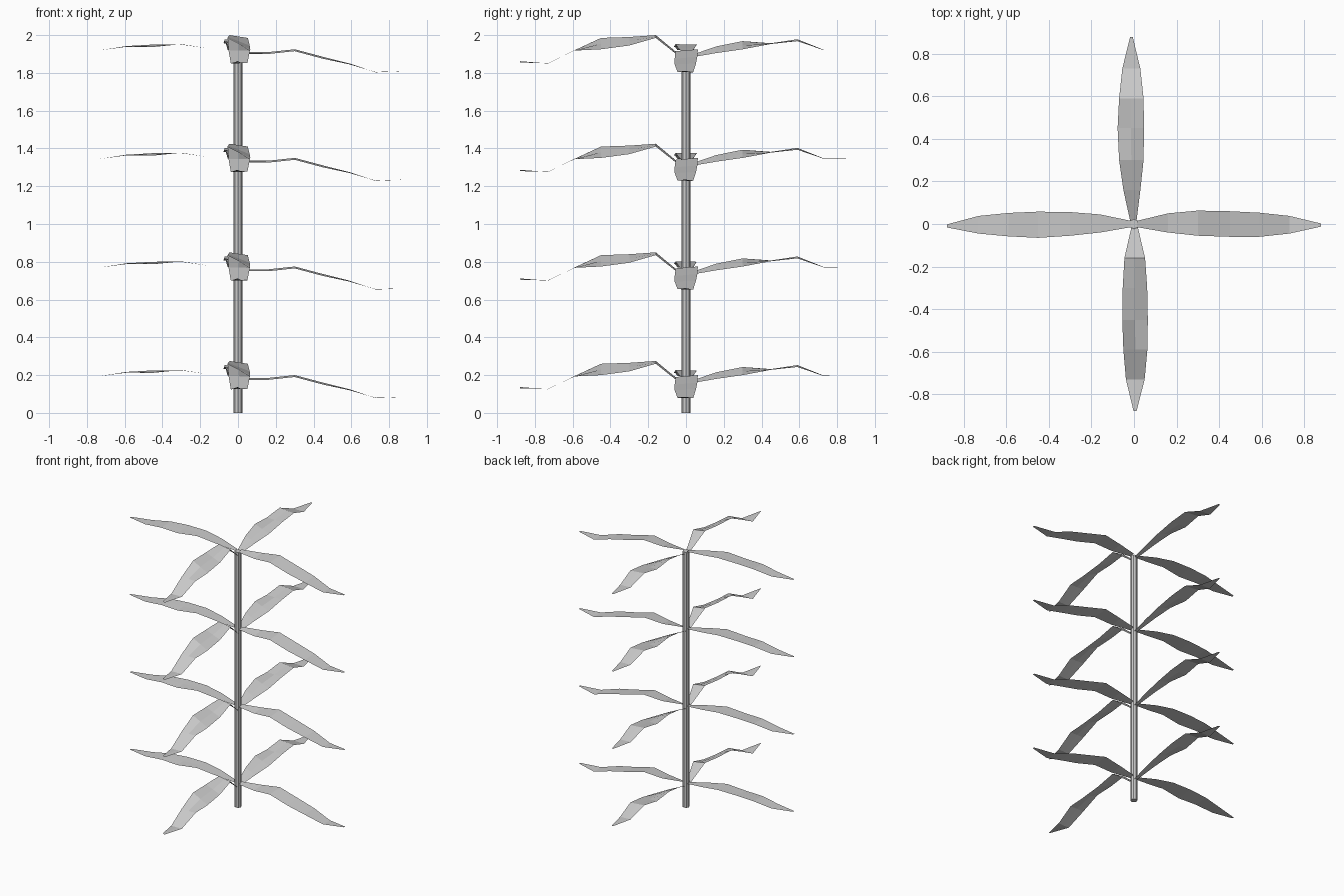
import bpy, bmesh
from mathutils import Vector

if "Cube" in bpy.data.objects:
    bpy.data.objects.remove(bpy.data.objects["Cube"])

grey = bpy.data.materials.new("plant grey")
grey.diffuse_color = (0.6, 0.6, 0.6, 1)
grey.use_nodes = True
grey.node_tree.nodes["Principled BSDF"].inputs["Base Color"].default_value = grey.diffuse_color

LAYERS = 4
SPACING = 0.575
STATIONS = (0.015, 0.16, 0.30, 0.45, 0.59, 0.73, 0.88)   # distance from the stem

# Per leaf: outward direction, sideways direction, then at each station
# (side a, side b, height a, height b) on the top whorl
LEAVES = {
    "right_leaf": ((1, 0), (0, 1), [
        (-.015, .015, 1.90, 1.91), (-.04, .05, 1.90, 1.91), (-.055, .063, 1.915, 1.925),
        (-.06, .06, 1.875, 1.885), (-.06, .053, 1.845, 1.85), (-.045, .038, 1.805, 1.803),
        (-.012, .002, 1.81, 1.81)]),
    "left_leaf": ((-1, 0), (0, 1), [
        (-.015, .015, 1.905, 1.905), (-.04, .045, 1.93, 1.93), (-.055, .056, 1.952, 1.95),
        (-.065, .058, 1.937, 1.95), (-.058, .052, 1.938, 1.942), (-.045, .038, 1.92, 1.92),
        (-.016, -.002, 1.92, 1.92)]),
    "back_leaf": ((0, 1), (1, 0), [
        (-.018, .012, 1.89, 1.88), (-.05, .03, 1.94, 1.905), (-.07, .045, 1.968, 1.925),
        (-.077, .047, 1.957, 1.953), (-.07, .045, 1.978, 1.968), (-.055, .03, 1.922, 1.92),
        (-.018, -.006, 1.92, 1.92)]),
    "front_leaf": ((0, -1), (1, 0), [
        (-.012, .018, 1.88, 1.87), (-.045, .052, 2.0, 1.985), (-.053, .062, 1.99, 1.945),
        (-.055, .065, 1.985, 1.925), (-.05, .063, 1.92, 1.918), (-.038, .05, 1.85, 1.852),
        (-.002, .012, 1.862, 1.855)]),
}


def add_object(name, bm):
    mesh = bpy.data.meshes.new(name)
    bm.to_mesh(mesh)
    bm.free()
    mesh.materials.append(grey)
    ob = bpy.data.objects.new(name, mesh)
    bpy.context.collection.objects.link(ob)
    return ob


def add_leaf(name, out, side, rows, drop):
    """Thin blade lofted from edge, midrib, edge at every station."""
    out, side = Vector((*out, 0)), Vector((*side, 0))
    bm = bmesh.new()
    loft = []
    for dist, (a, b, za, zb) in zip(STATIONS, rows):
        loft.append([bm.verts.new(out * dist + side * s + Vector((0, 0, z - drop)))
                     for s, z in ((a, za), ((a + b) / 2, (za + zb) / 2), (b, zb))])
    for r0, r1 in zip(loft, loft[1:]):
        for i in range(2):
            bm.faces.new((r0[i], r1[i], r1[i + 1], r0[i + 1]))
    # All blades face upward
    for f in bm.faces:
        f.normal_update()
        if f.normal.z < 0:
            f.normal_flip()
    return add_object(name, bm)


# Stem
bm = bmesh.new()
bmesh.ops.create_cone(bm, cap_ends=True, segments=8, radius1=0.023, radius2=0.023, depth=1.9)
bmesh.ops.translate(bm, verts=bm.verts, vec=(0, 0, 0.95))
add_object("stem", bm)

# Whorls of four leaves
for layer in range(LAYERS):
    for name, (out, side, rows) in LEAVES.items():
        add_leaf(f"{name}_{LAYERS - layer}", out, side, rows, layer * SPACING)
